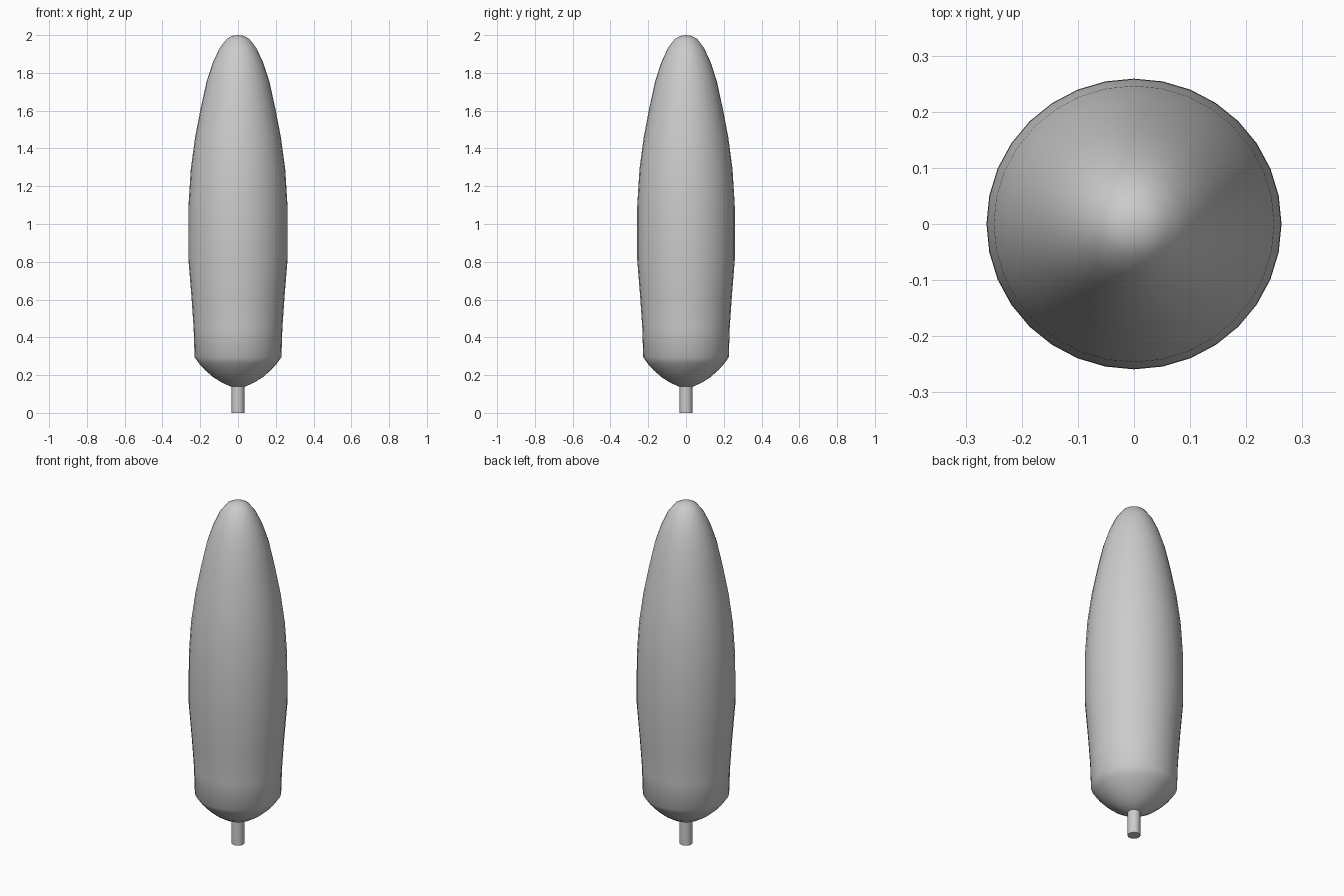
import bpy, bmesh, math

if "Cube" in bpy.data.objects:
    bpy.data.objects.remove(bpy.data.objects["Cube"])


def lathe(name, profile, segments, y_scale=1.0):
    """Spin a (radius, z) profile into a closed, smooth-shaded solid."""
    bm = bmesh.new()
    rings = []
    for r, z in profile:
        if r == 0:
            rings.append([bm.verts.new((0, 0, z))] * segments)
            continue
        ring = []
        for i in range(segments):
            a = 2 * math.pi * i / segments
            ring.append(bm.verts.new((r * math.cos(a), r * y_scale * math.sin(a), z)))
        rings.append(ring)
    for low, high in zip(rings, rings[1:]):
        for i in range(segments):
            j = (i + 1) % segments
            quad = list(dict.fromkeys((low[i], low[j], high[j], high[i])))
            bm.faces.new(quad)
    bmesh.ops.recalc_face_normals(bm, faces=bm.faces)
    mesh = bpy.data.meshes.new(name)
    bm.to_mesh(mesh)
    bm.free()
    obj = bpy.data.objects.new(name, mesh)
    bpy.context.collection.objects.link(obj)
    bpy.ops.object.select_all(action='DESELECT')
    obj.select_set(True)
    bpy.context.view_layer.objects.active = obj
    bpy.ops.object.shade_smooth_by_angle(angle=math.radians(60))
    return obj


# Tall columnar foliage
foliage_profile = [
    (0, 0.135), (0.04, 0.14), (0.085, 0.16), (0.13, 0.188), (0.175, 0.227),
    (0.205, 0.26), (0.23, 0.295), (0.235, 0.45), (0.246, 0.61), (0.263, 0.82),
    (0.262, 1.10), (0.25, 1.29), (0.227, 1.46), (0.198, 1.61), (0.166, 1.755),
    (0.133, 1.855), (0.098, 1.93), (0.06, 1.98), (0.03, 1.996), (0, 2.0),
]
lathe("foliage", foliage_profile, 32, 0.985)

# Short round trunk
lathe("trunk", [(0, 0), (0.034, 0), (0.034, 0.2), (0, 0.2)], 24)
